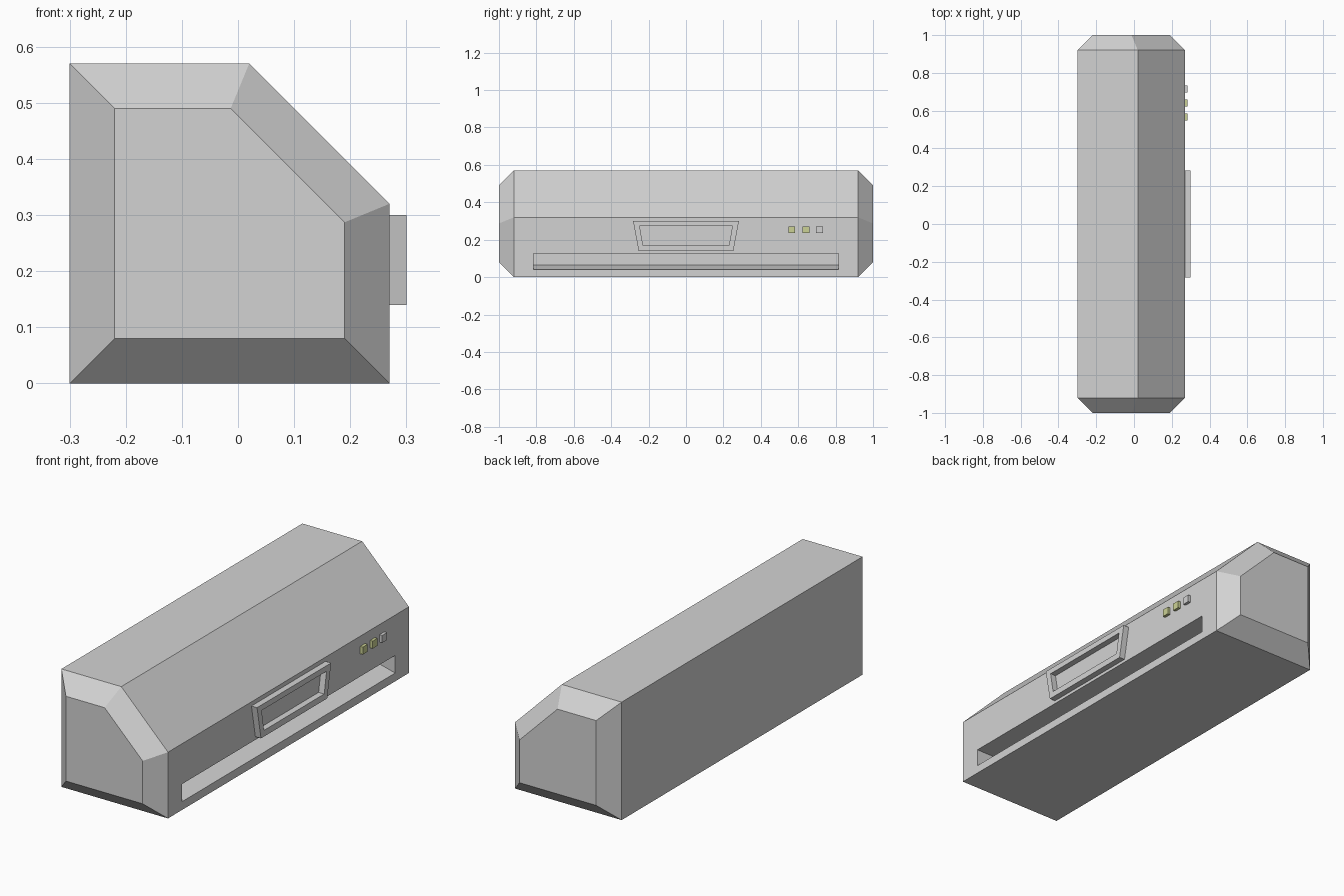
import bpy
import bmesh

if "Cube" in bpy.data.objects:
    bpy.data.objects.remove(bpy.data.objects["Cube"])


def material(name, rgb):
    m = bpy.data.materials.new(name)
    m.diffuse_color = (*rgb, 1.0)
    m.use_nodes = True
    m.node_tree.nodes["Principled BSDF"].inputs["Base Color"].default_value = m.diffuse_color
    return m


grey = material("light_grey", (0.65, 0.65, 0.65))
yellow = material("pale_yellow_green", (0.60, 0.64, 0.30))


def loft(name, rings, mat, caps=True):
    """Join matching rings of points with quads, optionally capping both ends."""
    bm = bmesh.new()
    loops = [[bm.verts.new(p) for p in ring] for ring in rings]
    n = len(loops[0])
    for a, b in zip(loops, loops[1:]):
        for i in range(n):
            j = (i + 1) % n
            bm.faces.new((a[i], a[j], b[j], b[i]))
    if caps:
        bm.faces.new(loops[0])
        bm.faces.new(loops[-1])
    bmesh.ops.recalc_face_normals(bm, faces=bm.faces)
    mesh = bpy.data.meshes.new(name)
    bm.to_mesh(mesh)
    bm.free()
    mesh.materials.append(mat)
    ob = bpy.data.objects.new(name, mesh)
    bpy.context.collection.objects.link(ob)
    return ob


def section(profile, y):
    return [(x, y, z) for x, z in profile]


# Casing: sloped-front section with chamfered ends
outer = [(-0.30, 0), (0.27, 0), (0.27, 0.32), (0.02, 0.57), (-0.30, 0.57)]
inner = [(-0.22, 0.08), (0.19, 0.08), (0.19, 0.287), (-0.013, 0.49), (-0.22, 0.49)]
casing = loft("casing", [section(inner, -1), section(outer, -0.92),
                         section(outer, 0.92), section(inner, 1)], grey)

# Long air slot cut into the front, with a rising floor
slot = [(0.32, 0.04), (0.27, 0.04), (0.17, 0.065), (0.17, 0.125), (0.32, 0.125)]
cutter = loft("slot_cutter", [section(slot, -0.815), section(slot, 0.815)], grey)
cutter.hide_render = True
mod = casing.modifiers.new("slot", 'BOOLEAN')
mod.operation = 'DIFFERENCE'
mod.solver = 'EXACT'
mod.object = cutter
bpy.context.view_layer.objects.active = casing
bpy.ops.object.modifier_apply(modifier=mod.name)
bpy.data.objects.remove(cutter)


# Raised trapezoid frame on the front
def trapezoid(x, top, bottom, z_top, z_bottom):
    return [(x, -bottom, z_bottom), (x, bottom, z_bottom),
            (x, top, z_top), (x, -top, z_top)]


rim_out = (0.283, 0.253, 0.30, 0.14)
rim_in = (0.248, 0.230, 0.273, 0.17)
frame = loft("front_frame", [trapezoid(0.265, *rim_out), trapezoid(0.30, *rim_out),
                             trapezoid(0.30, *rim_in), trapezoid(0.265, *rim_in)],
             grey, caps=False)

# Three small indicator buttons
for i, (y, mat) in enumerate([(0.566, yellow), (0.641, yellow), (0.714, grey)]):
    h = 0.018
    loft(f"indicator_{i + 1}",
         [[(x, y - h, 0.235), (x, y + h, 0.235), (x, y + h, 0.271), (x, y - h, 0.271)]
          for x in (0.265, 0.284)], mat)
